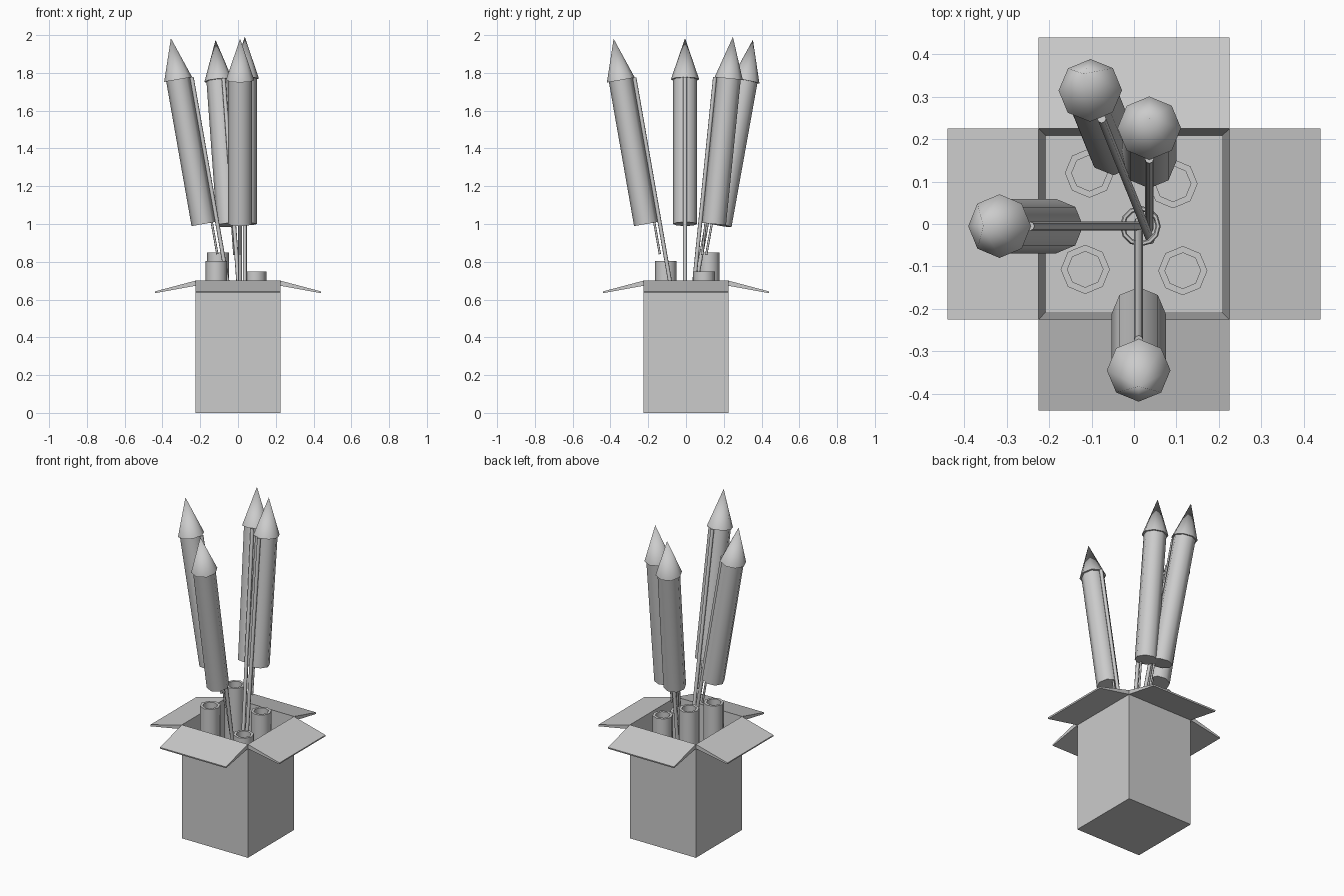
import bpy, bmesh, math
from mathutils import Vector, Matrix

cube = bpy.data.objects.get("Cube")
if cube:
    bpy.data.objects.remove(cube)

grey = bpy.data.materials.new("plain grey")
grey.use_nodes = True
colour = (0.6, 0.6, 0.6, 1)
grey.diffuse_color = colour
grey.node_tree.nodes["Principled BSDF"].inputs["Base Color"].default_value = colour


def finish(name, bm, smooth=False, matrix=None):
    bmesh.ops.recalc_face_normals(bm, faces=bm.faces)
    mesh = bpy.data.meshes.new(name)
    bm.to_mesh(mesh)
    bm.free()
    mesh.materials.append(grey)
    obj = bpy.data.objects.new(name, mesh)
    bpy.context.collection.objects.link(obj)
    if matrix:
        obj.matrix_world = matrix
    if smooth:
        bpy.ops.object.select_all(action="DESELECT")
        obj.select_set(True)
        bpy.context.view_layer.objects.active = obj
        bpy.ops.object.shade_smooth_by_angle(angle=math.radians(60))
    return obj


def rod(name, start, end, r1, r2, sides=8):
    """Capped cylinder or cone between two points."""
    start, end = Vector(start), Vector(end)
    axis = end - start
    bm = bmesh.new()
    bmesh.ops.create_cone(bm, cap_ends=True, segments=sides,
                          radius1=r1, radius2=r2, depth=axis.length)
    turn = Vector((0, 0, 1)).rotation_difference(axis).to_matrix().to_4x4()
    return finish(name, bm, True, Matrix.Translation((start + end) / 2) @ turn)


def lathe(name, profile, location, sides, closed=True):
    """Spin a closed (radius, height) outline around a vertical axis."""
    bm = bmesh.new()
    rings = []
    for i in range(sides):
        a = math.tau * i / sides
        rings.append([bm.verts.new((r * math.cos(a), r * math.sin(a), z)) for r, z in profile])
    n = len(profile)
    for i in range(sides):
        a, b = rings[i], rings[(i + 1) % sides]
        for j in range(n):
            k = (j + 1) % n
            bm.faces.new((a[j], b[j], b[k], a[k]))
    return finish(name, bm, True, Matrix.Translation(location))


# Open carton: inset the top face and push it down to the floor
HALF, WALL, TOP = 0.225, 0.025, 0.70
bm = bmesh.new()
bmesh.ops.create_cube(bm, size=1)
bmesh.ops.scale(bm, verts=bm.verts, vec=(2 * HALF, 2 * HALF, TOP))
bmesh.ops.translate(bm, verts=bm.verts, vec=(0, 0, TOP / 2))
lid = max(bm.faces, key=lambda f: f.calc_center_median().z)
bmesh.ops.inset_region(bm, faces=[lid], thickness=WALL)
bmesh.ops.translate(bm, verts=lid.verts, vec=(0, 0, WALL - TOP))
finish("carton", bm)

# Four tapered flaps folded outwards
flap_outline = [(HALF, TOP), (0.44, 0.643), (0.438, 0.634), (HALF, 0.673)]
for i, side in enumerate(("left", "back", "right", "front")):
    bm = bmesh.new()
    ends = [[bm.verts.new((x, y, z)) for x, z in flap_outline] for y in (-HALF, HALF)]
    bm.faces.new(ends[0])
    bm.faces.new(ends[1])
    for j in range(4):
        k = (j + 1) % 4
        bm.faces.new((ends[0][j], ends[0][k], ends[1][k], ends[1][j]))
    finish(side + "_flap", bm, matrix=Matrix.Rotation(i * math.pi / 2, 4, "Z"))

# Hollow tubes standing in the carton
tubes = {
    "back_right_tube": (-0.105, 0.12, 0.85),
    "back_left_tube": (0.092, 0.095, 0.748),
    "front_right_tube": (-0.115, -0.107, 0.805),
    "front_left_tube": (0.115, -0.11, 0.69),
}
for name, (x, y, top) in tubes.items():
    outline = [(0.042, WALL), (0.058, WALL), (0.058, top), (0.042, top)]
    lathe(name, outline, (x, y, 0), 8)

# Rockets: bottom and top centre of each body
rockets = {
    "right_rocket": ((-0.183, -0.005, 1.0), (-0.317, -0.005, 1.765)),
    "front_rocket": ((0.011, -0.212, 1.0), (0.011, -0.345, 1.762)),
    "back_rocket": ((0.036, 0.148, 1.0), (0.036, 0.226, 1.77)),
    "far_rocket": ((-0.048, 0.178, 0.995), (-0.103, 0.315, 1.757)),
}
for name, (low, high) in rockets.items():
    low, high = Vector(low), Vector(high)
    axis = (high - low).normalized()
    # Direction across the body, pointing to the middle of the bunch
    inward = Vector((-axis.x, -axis.y, 0))
    inward = (inward - axis * inward.dot(axis)).normalized()
    rod(name + "_body", low, high, 0.064, 0.064)
    rod(name + "_nose", high, high + axis * 0.222, 0.075, 0)
    stick_top = high + inward * 0.073
    rod(name + "_stick", stick_top - axis * 1.62, stick_top, 0.0105, 0.0105)
    fuse_top = low + inward * 0.045
    rod(name + "_fuse", fuse_top - axis * 0.17, fuse_top, 0.006, 0.006)

# Cord ring around the crossing sticks
cord = [(0.042 + 0.006 * math.cos(a), 0.006 * math.sin(a))
        for a in (math.tau * i / 6 for i in range(6))]
lathe("cord_ring", cord, (0.015, -0.005, 0.45), 12)
